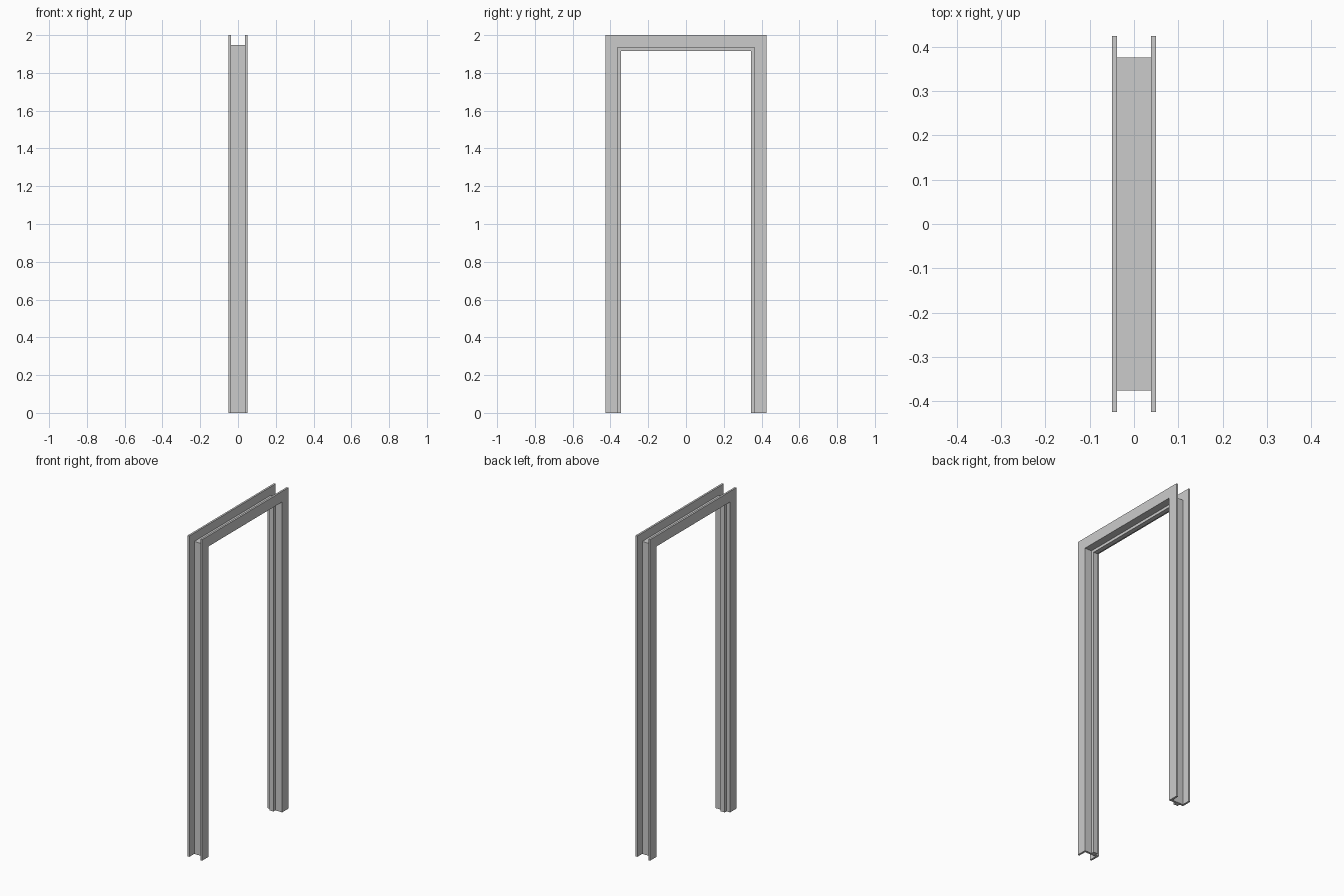
import bpy, bmesh

if "Cube" in bpy.data.objects:
    bpy.data.objects.remove(bpy.data.objects["Cube"])


def arch(name, x0, x1, outer, inner):
    """Upside-down U outline in the y-z plane, extruded from x0 to x1.
    outer / inner are (half width, height) pairs."""
    (ow, oh), (iw, ih) = outer, inner
    left = [(-ow, 0), (-ow, oh), (-iw, ih), (-iw, 0)]
    right = [(-y, z) for y, z in left]
    bm = bmesh.new()
    vl = [bm.verts.new((x0, y, z)) for y, z in left]
    vr = [bm.verts.new((x0, y, z)) for y, z in right]
    # two legs and the head, meeting in mitred corners
    bm.faces.new(vl)
    bm.faces.new(vr[::-1])
    bm.faces.new((vl[1], vr[1], vr[2], vl[2]))
    ext = bmesh.ops.extrude_face_region(bm, geom=bm.faces[:], use_keep_orig=True)
    moved = [g for g in ext["geom"] if isinstance(g, bmesh.types.BMVert)]
    bmesh.ops.translate(bm, verts=moved, vec=(x1 - x0, 0, 0))
    bmesh.ops.dissolve_limit(bm, angle_limit=0.01, verts=bm.verts[:], edges=bm.edges[:])
    bmesh.ops.recalc_face_normals(bm, faces=bm.faces[:])
    mesh = bpy.data.meshes.new(name)
    bm.to_mesh(mesh)
    bm.free()
    obj = bpy.data.objects.new(name, mesh)
    bpy.context.collection.objects.link(obj)
    return obj


CASING = (0.425, 2.0)     # outer edge of the flat trim
JAMB = (0.376, 1.947)     # outer edge of the lining
OPENING = (0.363, 1.934)  # shared inner edge of trim and lining
STOP = (0.345, 1.917)     # inner edge of the door stop
HALF, TRIM = 0.05, 0.012

# flat trim on both wall faces
arch("front_casing", HALF - TRIM, HALF, CASING, OPENING)
arch("back_casing", -HALF, -HALF + TRIM, CASING, OPENING)
# lining between the trims
arch("jamb", -HALF + TRIM, HALF - TRIM, JAMB, OPENING)
# door stop strip on the inside of the lining
arch("door_stop", -0.025, 0.003, OPENING, STOP)
